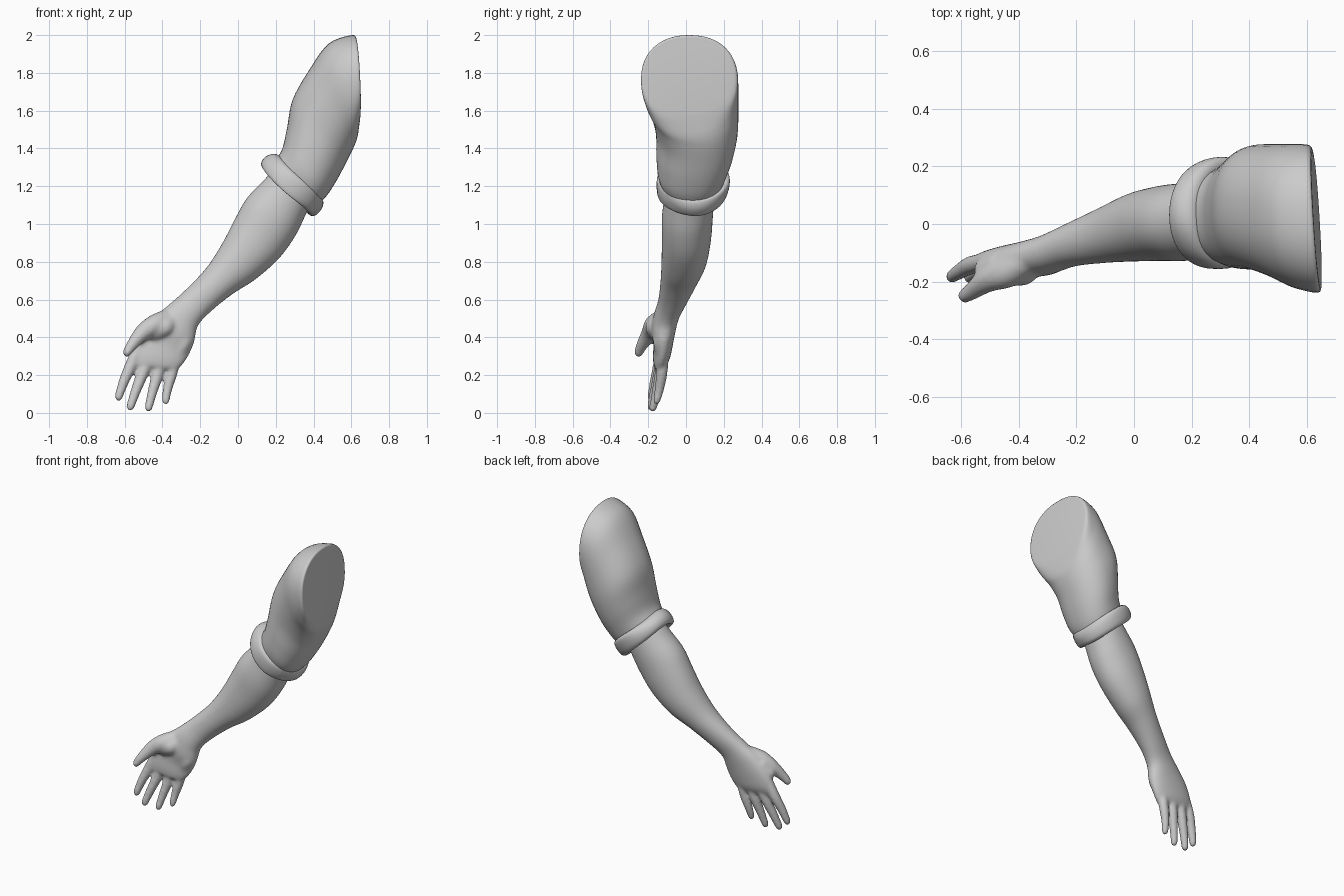
import bpy, bmesh, math
from mathutils import Vector


def spline(rows, steps):
    """Catmull-Rom interpolation of rows of numbers."""
    out = []
    for i in range(len(rows) - 1):
        a, b = rows[max(i - 1, 0)], rows[i]
        c, d = rows[i + 1], rows[min(i + 2, len(rows) - 1)]
        for s in range(steps):
            t = s / steps
            out.append([0.5 * (2 * q + (r - p) * t + (2 * p - 5 * q + 4 * r - w) * t * t
                               + (3 * q - p - 3 * r + w) * t ** 3)
                        for p, q, r, w in zip(a, b, c, d)])
    return out + [list(rows[-1])]


def skin(name, rings, closed=False):
    """Bridge rings of points into a tube, capped unless closed on itself."""
    bm = bmesh.new()
    vs = [[bm.verts.new(p) for p in ring] for ring in rings]
    n = len(vs[0])
    for i in range(len(vs) if closed else len(vs) - 1):
        a, b = vs[i], vs[(i + 1) % len(vs)]
        for k in range(n):
            bm.faces.new((a[k], a[(k + 1) % n], b[(k + 1) % n], b[k]))
    if not closed:
        bm.faces.new(vs[0])
        bm.faces.new(vs[-1])
    bmesh.ops.recalc_face_normals(bm, faces=bm.faces)
    me = bpy.data.meshes.new(name)
    bm.to_mesh(me)
    bm.free()
    ob = bpy.data.objects.new(name, me)
    bpy.context.collection.objects.link(ob)
    return ob


def ellipse(row, power=1.0, n=48):
    """Cross-section from its left and right front-view points, y range and skew."""
    lx, lz, rx, rz, y0, y1, skew = row
    pts = []
    for k in range(n):
        a = 2 * math.pi * k / n
        c, s = math.cos(a), math.sin(a)
        u = math.copysign(abs(c) ** power, c) / 2
        v = math.copysign(abs(s) ** power, s) * (y1 - y0) / 2
        pts.append(((lx + rx) / 2 + u * (rx - lx) + skew * v,
                    (y0 + y1) / 2 + v, (lz + rz) / 2 + u * (rz - lz)))
    return pts


def loft(name, rows, power=1.0, steps=5):
    return skin(name, [ellipse(r, power) for r in spline(rows, steps)])


def digit(name, path):
    """Rounded finger along x, y, z, radius points."""
    rows = spline(path, 5)
    tip, prev = Vector(rows[-1][:3]), Vector(rows[-2][:3])
    d, r = (tip - prev).normalized(), rows[-1][3]
    for a in (0.4, 0.8, 1.2, 1.5):
        rows.append([*(tip + d * r * math.sin(a)), r * math.cos(a)])
    axis = (tip - Vector(rows[0][:3])).normalized()
    u = axis.cross(Vector((0, 1, 0))).normalized()
    v = axis.cross(u)
    return skin(name, [[Vector(q[:3]) + q[3] * (u * math.cos(k * math.pi / 8) + v * math.sin(k * math.pi / 8))
                        for k in range(16)] for q in rows])


def smooth(ob, angle=50):
    bpy.ops.object.select_all(action='DESELECT')
    ob.select_set(True)
    bpy.context.view_layer.objects.active = ob
    bpy.ops.object.shade_smooth_by_angle(angle=math.radians(angle))


# Sleeve with its flat shoulder cut
sleeve = loft("sleeve", [
    (0.622, 1.975, 0.643, 1.58, -0.21, 0.245, -0.06),
    (0.605, 2.00, 0.64, 1.53, -0.238, 0.273, -0.06),
    (0.48, 1.955, 0.632, 1.46, -0.222, 0.277, -0.03),
    (0.38, 1.82, 0.612, 1.405, -0.185, 0.277, 0),
    (0.29, 1.66, 0.575, 1.33, -0.16, 0.274, 0),
    (0.26, 1.51, 0.525, 1.235, -0.157, 0.25, 0),
    (0.235, 1.40, 0.47, 1.15, -0.15, 0.215, 0),
    (0.20, 1.34, 0.42, 1.10, -0.13, 0.19, 0)], 0.9)
smooth(sleeve, 60)

# Rolled cuff
roll = [(0.19, 1.27, 0.36, 1.10, -0.11, 0.15, 0),
        (0.145, 1.275, 0.375, 1.06, -0.14, 0.19, 0),
        (0.122, 1.305, 0.405, 1.052, -0.152, 0.215, 0),
        (0.14, 1.342, 0.44, 1.085, -0.156, 0.23, 0),
        (0.18, 1.362, 0.452, 1.122, -0.152, 0.23, 0),
        (0.215, 1.355, 0.44, 1.14, -0.135, 0.205, 0),
        (0.235, 1.32, 0.40, 1.145, -0.11, 0.17, 0)]
cuff = skin("cuff", [ellipse(r, 0.95) for r in spline(roll + roll[:1], 4)[:-1]], True)
for v in cuff.data.vertices:  # slight sag at the front and wobble along the roll
    x, y, z = v.co
    v.co.z += 0.010 * math.sin(9 * x + 14 * y) - 0.012 * max(0, -y / 0.15) * (x < 0.4)
smooth(cuff, 80)

# Forearm running into the palm
arm = loft("bare_arm", [
    (0.20, 1.30, 0.39, 1.12, -0.10, 0.15, 0),
    (0.13, 1.225, 0.35, 1.03, -0.115, 0.148, 0),
    (0.045, 1.135, 0.30, 0.93, -0.128, 0.142, 0),
    (-0.02, 1.02, 0.215, 0.815, -0.128, 0.132, 0),
    (-0.085, 0.895, 0.09, 0.705, -0.13, 0.108, 0),
    (-0.17, 0.765, -0.03, 0.628, -0.135, 0.06, 0),
    (-0.28, 0.65, -0.145, 0.535, -0.147, 0.005, 0),
    (-0.37, 0.57, -0.212, 0.46, -0.17, -0.035, 0),
    (-0.455, 0.50, -0.23, 0.38, -0.182, -0.055, 0),
    (-0.525, 0.41, -0.255, 0.315, -0.173, -0.07, 0),
    (-0.565, 0.32, -0.285, 0.265, -0.175, -0.085, 0),
    (-0.57, 0.265, -0.315, 0.235, -0.17, -0.11, 0),
    (-0.555, 0.245, -0.335, 0.225, -0.155, -0.13, 0)], 0.95)

# Fingers, thumb and palm pads
paths = {
    "index": [(-0.51, -0.13, 0.38, 0.03), (-0.563, -0.142, 0.26, 0.033),
              (-0.605, -0.165, 0.165, 0.028), (-0.632, -0.183, 0.085, 0.023)],
    "middle": [(-0.45, -0.125, 0.36, 0.03), (-0.495, -0.137, 0.235, 0.033),
               (-0.54, -0.163, 0.12, 0.028), (-0.57, -0.185, 0.033, 0.023)],
    "ring": [(-0.39, -0.125, 0.35, 0.03), (-0.422, -0.133, 0.22, 0.033),
             (-0.453, -0.155, 0.11, 0.027), (-0.474, -0.175, 0.026, 0.022)],
    "little": [(-0.32, -0.12, 0.34, 0.03), (-0.348, -0.127, 0.22, 0.031),
               (-0.372, -0.14, 0.13, 0.026), (-0.383, -0.155, 0.063, 0.021)],
    "thumb": [(-0.37, -0.125, 0.51, 0.045), (-0.44, -0.165, 0.465, 0.057),
              (-0.51, -0.195, 0.42, 0.044), (-0.565, -0.235, 0.355, 0.031),
              (-0.588, -0.25, 0.322, 0.026)],
    "thumb_pad": [(-0.33, -0.115, 0.51, 0.04), (-0.385, -0.165, 0.455, 0.05),
                  (-0.45, -0.165, 0.42, 0.045)],
    "thumb_web": [(-0.47, -0.13, 0.46, 0.03), (-0.52, -0.155, 0.395, 0.035)],
    "palm_heel": [(-0.25, -0.105, 0.46, 0.03), (-0.285, -0.128, 0.38, 0.045),
                  (-0.315, -0.13, 0.31, 0.035)],
}
parts = [digit(n, p) for n, p in paths.items()]

# Fuse the bare arm into one smooth skin
bpy.ops.object.select_all(action='DESELECT')
for ob in parts + [arm]:
    ob.select_set(True)
bpy.context.view_layer.objects.active = arm
bpy.ops.object.join()
mod = arm.modifiers.new("fuse", 'REMESH')
mod.mode, mod.voxel_size, mod.use_smooth_shade = 'VOXEL', 0.008, True
mod = arm.modifiers.new("soften", 'SMOOTH')
mod.factor, mod.iterations = 0.5, 18
for m in ("fuse", "soften"):
    bpy.ops.object.modifier_apply(modifier=m)
smooth(arm, 80)
